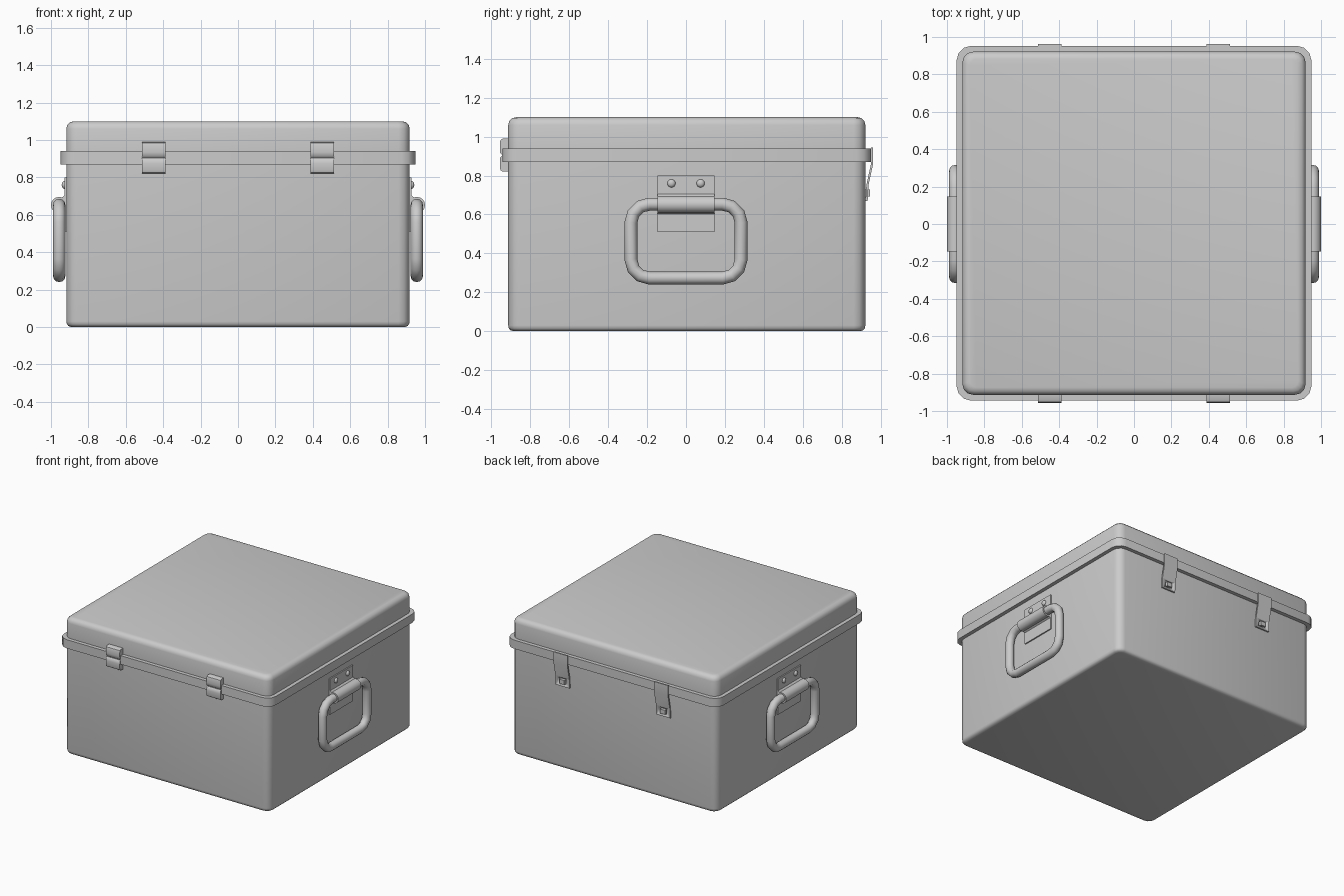
import bpy, bmesh, math

if "Cube" in bpy.data.objects:
    bpy.data.objects.remove(bpy.data.objects["Cube"])

OY = 0.004  # slight y offset of the shell


def finish(name, bm, angle=40):
    bmesh.ops.recalc_face_normals(bm, faces=bm.faces)
    me = bpy.data.meshes.new(name)
    bm.to_mesh(me)
    bm.free()
    ob = bpy.data.objects.new(name, me)
    bpy.context.collection.objects.link(ob)
    bpy.ops.object.select_all(action='DESELECT')
    ob.select_set(True)
    bpy.context.view_layer.objects.active = ob
    bpy.ops.object.shade_smooth_by_angle(angle=math.radians(angle))
    return ob


def rounded(hx, hy, r, n=3):
    pts = []
    for k, (sx, sy) in enumerate([(1, 1), (-1, 1), (-1, -1), (1, -1)]):
        for i in range(n + 1):
            a = math.pi / 2 * (k + i / n)
            pts.append((sx * (hx - r) + r * math.cos(a), sy * (hy - r) + r * math.sin(a)))
    return pts


def shell(name, levels):
    """Loft rounded squares given as (half size, corner radius, z)."""
    bm = bmesh.new()
    rings = [[bm.verts.new((x, y + OY, z)) for x, y in rounded(h, h, r)] for h, r, z in levels]
    for a, b in zip(rings, rings[1:]):
        for i in range(len(a)):
            j = (i + 1) % len(a)
            bm.faces.new((a[i], a[j], b[j], b[i]))
    bm.faces.new(rings[0])
    bm.faces.new(rings[-1])
    return finish(name, bm)


def prism(name, pts, a, b, axis):
    """Extrude a side profile along x (points y, z) or y (points x, z)."""
    bm = bmesh.new()
    def put(u, z, t):
        return bm.verts.new((t, u, z) if axis == 'x' else (u, t, z))
    r0 = [put(u, z, a) for u, z in pts]
    r1 = [put(u, z, b) for u, z in pts]
    for i in range(len(pts)):
        j = (i + 1) % len(pts)
        bm.faces.new((r0[i], r0[j], r1[j], r1[i]))
    bm.faces.new(r0)
    bm.faces.new(r1)
    return finish(name, bm)


def rect(u0, u1, z0, z1):
    return [(u0, z0), (u1, z0), (u1, z1), (u0, z1)]


# Body and lid, each with half of the projecting rim
shell("body", [(0.89, 0.04, 0), (0.906, 0.05, 0.005), (0.915, 0.056, 0.015), (0.918, 0.06, 0.03),
               (0.918, 0.06, 0.87), (0.948, 0.075, 0.87), (0.948, 0.075, 0.905)])
shell("lid", [(0.948, 0.075, 0.905), (0.948, 0.075, 0.94), (0.918, 0.06, 0.94), (0.918, 0.06, 1.06),
              (0.913, 0.056, 1.08), (0.898, 0.045, 1.095), (0.878, 0.035, 1.10)])

for s in (-1, 1):
    cx = s * 0.45
    # Front hinges: upper and lower rounded blocks
    for t, part in ((1, "upper"), (-1, "lower")):
        prof = [(-0.90, 0.002), (-0.946, 0.002), (-0.955, 0.012), (-0.957, 0.03), (-0.957, 0.065),
                (-0.953, 0.078), (-0.942, 0.085), (-0.90, 0.085)]
        prism("hinge_" + part, [(y, 0.905 + t * z) for y, z in prof], cx - 0.062, cx + 0.062, 'x')

    # Back latches: bent strap with a slot over a stud
    outer = [(0.962, 0.945), (0.962, 0.86), (0.938, 0.75), (0.934, 0.67)]
    strap = prism("latch_strap", outer + [(y - 0.011, z) for y, z in reversed(outer)],
                  cx - 0.062, cx + 0.062, 'x')
    cutter = prism("slot_cutter", rect(0.9, 1.0, 0.69, 0.74), cx - 0.032, cx + 0.032, 'x')
    cutter.hide_render = True
    cutter.hide_set(True)
    m = strap.modifiers.new("slot", 'BOOLEAN')
    m.operation = 'DIFFERENCE'
    m.object = cutter
    prism("latch_stud", rect(0.90, 0.945, 0.693, 0.728), cx - 0.022, cx + 0.022, 'x')

    # Side handle plate and the clip wrapped around the grip
    prism("handle_plate", [(s * x, z) for x, z in rect(0.91, 0.928, 0.51, 0.80)], -0.147, 0.147, 'y')
    hx, hz, R = 0.956, 0.652, 0.044
    arc = [(hx + R * math.cos(a), hz + R * math.sin(a))
           for a in [math.radians(110 - 22 * i) for i in range(11)]]
    prism("handle_clip", [(s * x, z) for x, z in [(0.915, 0.715)] + arc + [(0.915, 0.595)]],
          -0.147, 0.147, 'y')

    # Rivets
    for y in (-0.075, 0.075):
        bm = bmesh.new()
        bmesh.ops.create_uvsphere(bm, u_segments=16, v_segments=8, radius=0.021)
        bmesh.ops.scale(bm, vec=(0.7, 1, 1), verts=bm.verts)
        bmesh.ops.translate(bm, vec=(s * 0.928, y, 0.76), verts=bm.verts)
        finish("rivet", bm)

    # Ring grip swept along a rounded rectangle
    cu = bpy.data.curves.new("handle_grip", 'CURVE')
    cu.dimensions = '3D'
    cu.bevel_depth = 0.033
    cu.bevel_resolution = 4
    path = rounded(0.283, 0.19, 0.095)
    sp = cu.splines.new('POLY')
    sp.points.add(len(path) - 1)
    for p, (y, z) in zip(sp.points, path):
        p.co = (s * hx, y, 0.463 + z, 1)
    sp.use_cyclic_u = True
    bpy.context.collection.objects.link(bpy.data.objects.new("handle_grip", cu))
